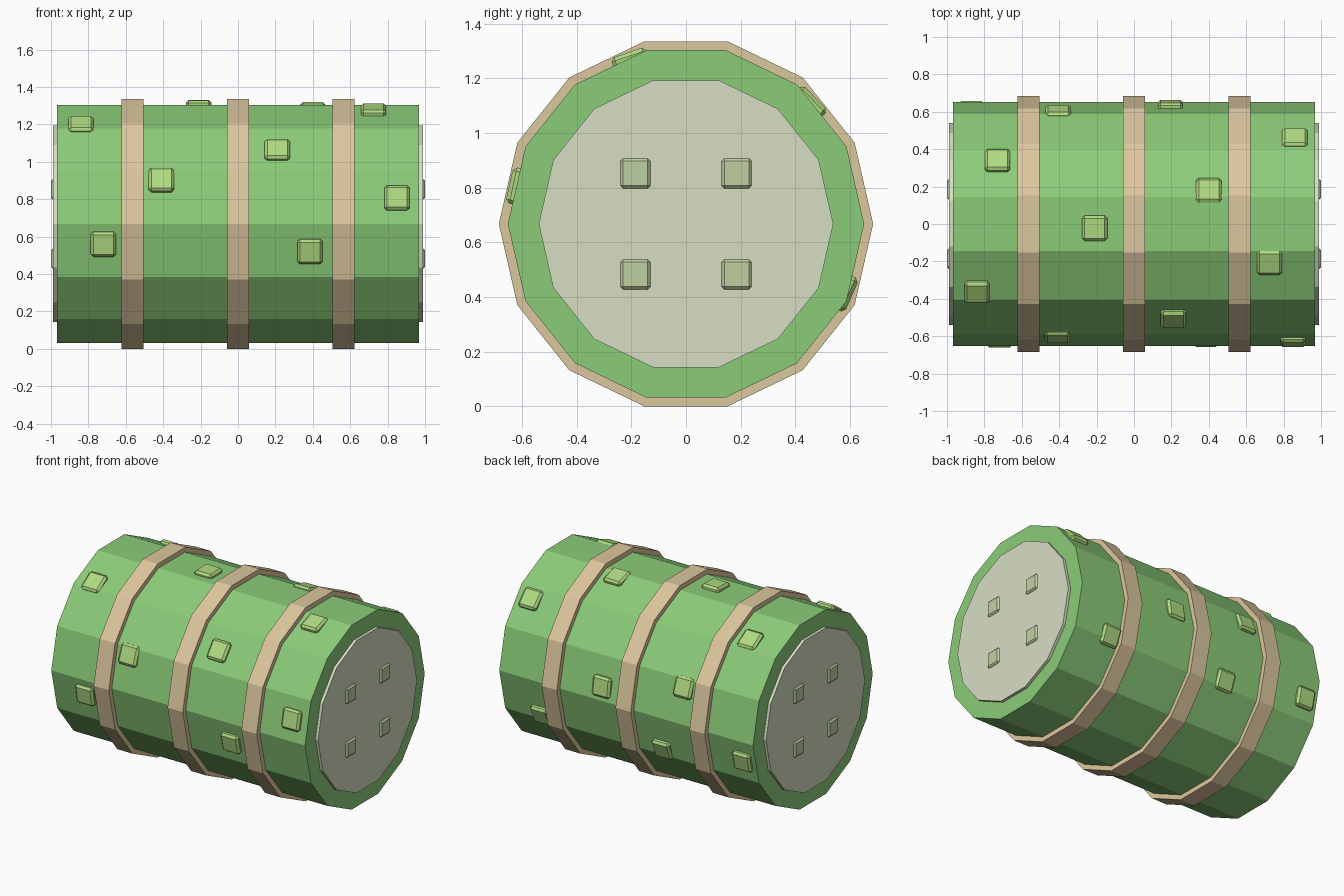
import bpy, bmesh
from math import cos, sin, radians, tau
from mathutils import Matrix, Vector

if "Cube" in bpy.data.objects:
    bpy.data.objects.remove(bpy.data.objects["Cube"])

SIDES = 14
CZ = 0.668  # height of the barrel axis


def material(name, rgb):
    m = bpy.data.materials.new(name)
    m.diffuse_color = (*rgb, 1)
    m.use_nodes = True
    m.node_tree.nodes["Principled BSDF"].inputs["Base Color"].default_value = m.diffuse_color
    return m


GREEN = material("green_shell", (0.26, 0.60, 0.19))
TAN = material("tan_band", (0.72, 0.57, 0.34))
PALE = material("pale_cap", (0.68, 0.73, 0.55))
LIME = material("lime_stud", (0.43, 0.70, 0.22))
SAGE = material("sage_stud", (0.53, 0.63, 0.37))


def finish(name, bm, mat):
    bmesh.ops.recalc_face_normals(bm, faces=bm.faces)
    me = bpy.data.meshes.new(name)
    bm.to_mesh(me)
    bm.free()
    me.materials.append(mat)
    ob = bpy.data.objects.new(name, me)
    bpy.context.collection.objects.link(ob)
    return ob


def prism(name, x0, x1, r, mat, inner=0):
    """14-sided prism along x; with inner > 0 it becomes a hoop."""
    bm = bmesh.new()
    profile = [(x0, r), (x1, r)]
    if inner:
        profile += [(x1, inner), (x0, inner)]
    loops = [[bm.verts.new((x, rad * cos(tau * i / SIDES), CZ + rad * sin(tau * i / SIDES)))
              for i in range(SIDES)] for x, rad in profile]
    pairs = list(zip(loops, loops[1:]))
    if inner:
        pairs.append((loops[-1], loops[0]))
    for a, b in pairs:
        for i in range(SIDES):
            j = (i + 1) % SIDES
            bm.faces.new((a[i], a[j], b[j], b[i]))
    if not inner:
        bm.faces.new(loops[0])
        bm.faces.new(loops[1])
    return finish(name, bm, mat)


def stud(name, centre, rot, size, mat, bevel):
    """Small bevelled block."""
    bm = bmesh.new()
    bmesh.ops.create_cube(bm, size=1, matrix=Matrix.Diagonal((*size, 1)))
    bmesh.ops.bevel(bm, geom=bm.edges[:], offset=bevel, segments=1, affect='EDGES')
    ob = finish(name, bm, mat)
    ob.matrix_world = Matrix.Translation(centre) @ rot
    return ob


# shell, end caps and hoops
prism("barrel_shell", -0.968, 0.968, 0.652, GREEN)
for label, s in (("left", -1), ("right", 1)):
    prism(f"{label}_end_cap", *sorted((s * 0.95, s * 0.988)), 0.539, PALE)
for i, x in enumerate((-0.564, 0, 0.564)):
    prism(f"hoop_{i + 1}", x - 0.058, x + 0.058, 0.685, TAN, 0.63)

# studs scattered over the shell: (x, angle around the axis from +y)
SCATTER = [
    (-0.84, 124.5), (-0.41, 158.5), (-0.72, 189.7), (0.21, 142), (0.385, 193.3),
    (0.85, 167.5), (0.725, 108.7), (-0.73, 58), (-0.405, 21), (0.195, 8),
    (0.40, 73.8), (0.86, 44.3), (-0.21, 92), (0.69, -23.5), (-0.24, -22), (-0.87, -13),
]
for i, (x, deg) in enumerate(SCATTER):
    a = radians(deg)
    centre = Vector((x, 0.637 * cos(a), CZ + 0.637 * sin(a)))
    stud(f"shell_stud_{i + 1}", centre, Matrix.Rotation(a, 4, 'X'), (0.135, 0.05, 0.135), LIME, 0.014)

# four studs on each end cap
for label, s in (("left", -1), ("right", 1)):
    for i, (y, z) in enumerate([(a, b) for a in (-0.185, 0.185) for b in (-0.185, 0.185)]):
        stud(f"{label}_cap_stud_{i + 1}", Vector((s * 0.98, y, CZ + z)), Matrix.Identity(4),
             (0.04, 0.11, 0.11), SAGE, 0.01)
